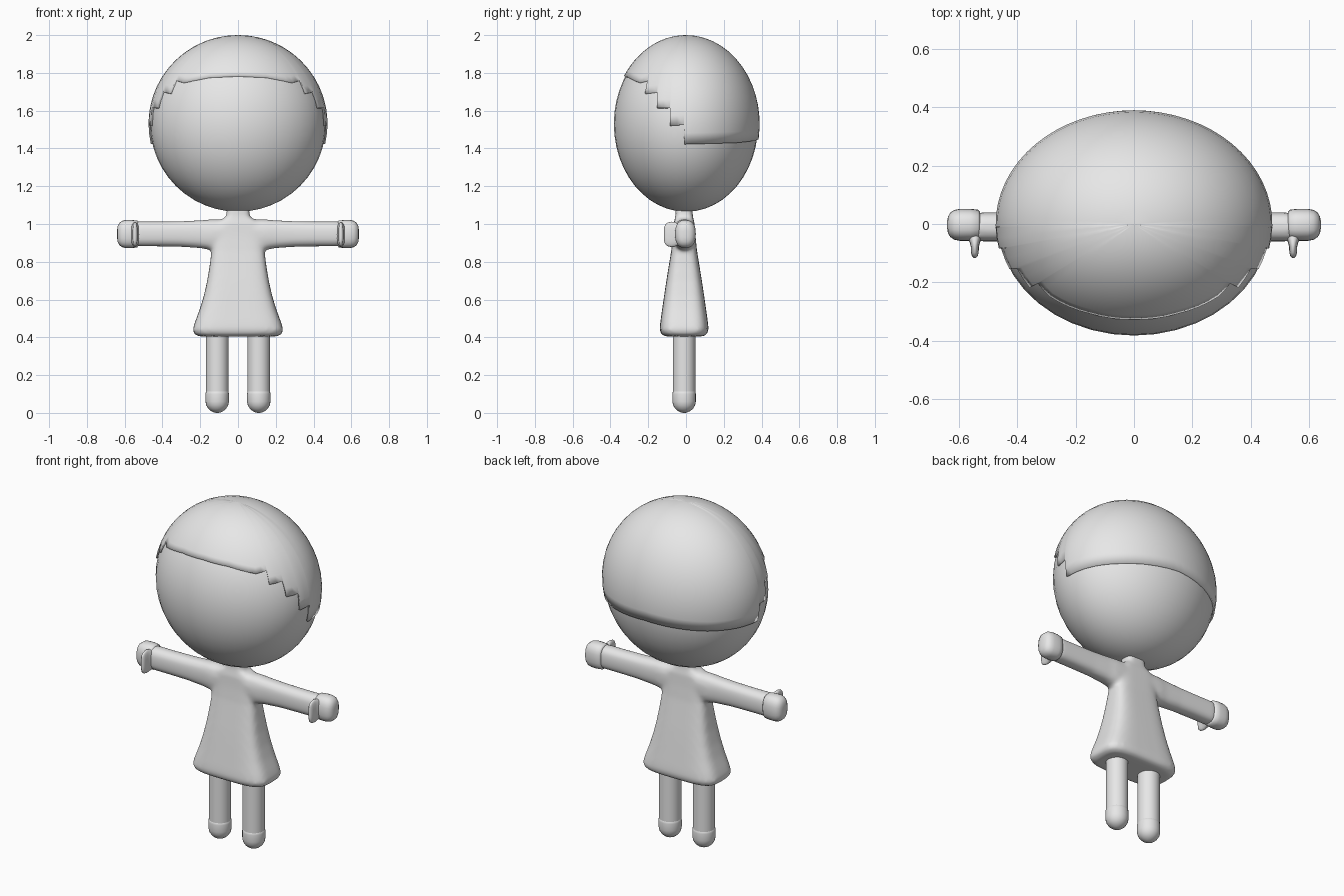
import bpy, bmesh, math

old = bpy.data.objects.get("Cube")
if old:
    bpy.data.objects.remove(old, do_unlink=True)

grey = bpy.data.materials.new("plain_grey")
grey.use_nodes = True
grey.diffuse_color = (0.8, 0.8, 0.8, 1)
grey.node_tree.nodes["Principled BSDF"].inputs["Base Color"].default_value = (0.8, 0.8, 0.8, 1)


def finish(bm, name, angle=50):
    """Turn a bmesh into a smooth shaded object."""
    bmesh.ops.recalc_face_normals(bm, faces=bm.faces)
    mesh = bpy.data.meshes.new(name)
    bm.to_mesh(mesh)
    bm.free()
    mesh.materials.append(grey)
    ob = bpy.data.objects.new(name, mesh)
    bpy.context.collection.objects.link(ob)
    bpy.ops.object.select_all(action='DESELECT')
    ob.select_set(True)
    bpy.context.view_layer.objects.active = ob
    bpy.ops.object.shade_smooth_by_angle(angle=math.radians(angle))
    return ob


def loft(bm, axis, rings, power=2.0, n=32):
    """Skin rounded rings (position, centre u, centre v, half u, half v) along an axis."""
    def squash(a):
        return math.copysign(abs(a) ** (2 / power), a)
    loops = []
    for t, cu, cv, hu, hv in rings:
        loop = []
        for i in range(n):
            a = math.tau * i / n
            co = [cu + hu * squash(math.cos(a)), cv + hv * squash(math.sin(a))]
            co.insert(axis, t)
            loop.append(bm.verts.new(co))
        loops.append(loop)
    for a, b in zip(loops, loops[1:]):
        for i in range(n):
            j = (i + 1) % n
            bm.faces.new((a[i], a[j], b[j], b[i]))
    bm.faces.new(loops[0])
    bm.faces.new(loops[-1])


def mirrored(name, axis, rings, power=2.0, n=24):
    bm = bmesh.new()
    loft(bm, axis, rings, power, n)
    ob = finish(bm, name)
    ob.modifiers.new("Mirror", 'MIRROR')
    return ob


# Head
bm = bmesh.new()
bmesh.ops.create_uvsphere(bm, u_segments=40, v_segments=24, radius=1)
for v in bm.verts:
    v.co = (v.co.x * 0.465, v.co.y * 0.382, 1.53 + v.co.z * 0.465)
finish(bm, "head")

# Hair cap: hairline as (angle from front, height), stepped at the temples
RX, RY, RZ, CZ = 0.474, 0.39, 0.47, 1.53
hairline = [(0, 1.785), (22, 1.778), (44, 1.75), (53, 1.762), (53.5, 1.692),
            (64.8, 1.70), (66.2, 1.615), (77.2, 1.615), (77.6, 1.52),
            (88.4, 1.525), (88.7, 1.422), (135, 1.43), (180, 1.45)]
half = []
for (a0, z0), (a1, z1) in zip(hairline, hairline[1:]):
    steps = math.ceil((a1 - a0) / 6)
    half += [(a0 + (a1 - a0) * k / steps, z0 + (z1 - z0) * k / steps) for k in range(steps)]
edge = half + [hairline[-1]] + [(360 - a, z) for a, z in reversed(half[1:])]

bm = bmesh.new()
ROWS = 14
top = bm.verts.new((0, 0, CZ + RZ))
columns = []
for deg, z in edge:
    a, full = math.radians(deg), math.acos((z - CZ) / RZ)
    column = []
    for k in range(1, ROWS + 1):
        p = full * k / ROWS
        column.append(bm.verts.new((RX * math.sin(p) * math.sin(a),
                                    -RY * math.sin(p) * math.cos(a),
                                    CZ + RZ * math.cos(p))))
    columns.append(column)
for i, a in enumerate(columns):
    b = columns[(i + 1) % len(columns)]
    bm.faces.new((top, a[0], b[0]))
    for k in range(ROWS - 1):
        bm.faces.new((a[k], a[k + 1], b[k + 1], b[k]))
hair = finish(bm, "hair_cap", 40)
rim = hair.modifiers.new("Thickness", 'SOLIDIFY')
rim.thickness = 0.02
rim.offset = -1

# Dress, neck and sleeves fused into one soft body
Y = -0.01
dress = [(0.405, 0.205, 0.10), (0.415, 0.23, 0.12), (0.44, 0.24, 0.13), (0.48, 0.228, 0.126),
         (0.55, 0.202, 0.116), (0.62, 0.181, 0.106), (0.70, 0.163, 0.094), (0.78, 0.15, 0.081),
         (0.86, 0.14, 0.068), (0.94, 0.135, 0.06), (1.0, 0.12, 0.056), (1.025, 0.085, 0.05),
         (1.035, 0.065, 0.047), (1.05, 0.06, 0.045), (1.09, 0.06, 0.045)]
sleeve = [(0.06, 0.945, 0.058, 0.08), (0.15, 0.944, 0.056, 0.08), (0.2, 0.946, 0.052, 0.074),
          (0.3, 0.947, 0.05, 0.068), (0.42, 0.947, 0.05, 0.066), (0.54, 0.947, 0.05, 0.066)]
bm = bmesh.new()
loft(bm, 2, [(z, 0, Y, hx, hy) for z, hx, hy in dress], 4.0, 48)
right = [(-x, Y, z, hy, hz) for x, z, hy, hz in reversed(sleeve)]
left = [(x, Y, z, hy, hz) for x, z, hy, hz in sleeve]
loft(bm, 0, right + left, 2.6)
body = finish(bm, "dress_and_arms", 60)
fuse = body.modifiers.new("Fuse", 'REMESH')
fuse.mode = 'VOXEL'
fuse.voxel_size = 0.011
fuse.use_smooth_shade = True
soft = body.modifiers.new("Soften", 'SMOOTH')
soft.factor = 0.5
soft.iterations = 8

# Hands with flat thumbs
hand = [(0.528, 0.045, 0.064), (0.534, 0.052, 0.071), (0.56, 0.055, 0.074), (0.595, 0.055, 0.074),
        (0.615, 0.051, 0.069), (0.629, 0.042, 0.058), (0.637, 0.028, 0.042), (0.64, 0.012, 0.02)]
mirrored("hands", 0, [(x, -0.003, 0.947, hy, hz) for x, hy, hz in hand], 2.5)
thumb = [(-0.02, 0.024, 0.055), (-0.048, 0.024, 0.06), (-0.062, 0.018, 0.066), (-0.078, 0.014, 0.067),
         (-0.098, 0.013, 0.062), (-0.11, 0.01, 0.052), (-0.116, 0.004, 0.036)]
mirrored("thumbs", 1, [(y, 0.545, 0.945, hx, hz) for y, hx, hz in thumb], 2.5)

# Legs and rounded feet
mirrored("legs", 2, [(z, 0.11, Y, 0.06, 0.06) for z in (0.1, 0.45)])
foot = [(0.118, 0.054), (0.112, 0.06), (0.1, 0.062), (0.06, 0.062), (0.04, 0.058),
        (0.022, 0.047), (0.01, 0.033), (0.003, 0.018), (0.0, 0.006)]
mirrored("feet", 2, [(z, 0.11, Y, r, r) for z, r in foot])
